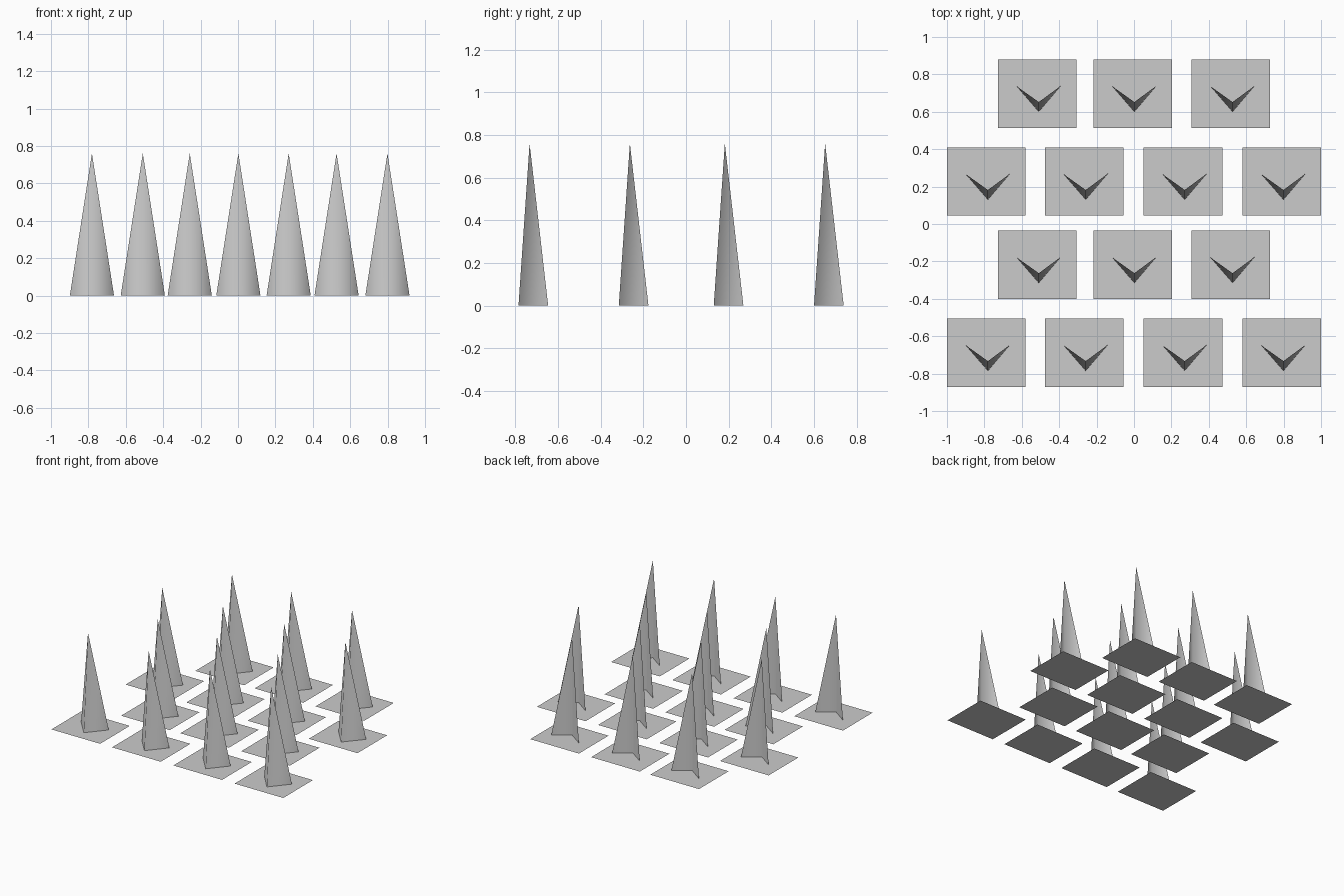
import bpy
import bmesh
import math
from mathutils import Vector

cube = bpy.data.objects.get("Cube")
if cube:
    bpy.data.objects.remove(cube, do_unlink=True)

# One grey for everything
grey = bpy.data.materials.new("light grey")
grey.use_nodes = True
colour = (0.6, 0.6, 0.6, 1.0)
grey.diffuse_color = colour
grey.node_tree.nodes["Principled BSDF"].inputs["Base Color"].default_value = colour

PLATE_W, PLATE_D = 0.42, 0.365
SPIKE_H = 0.76
# Arrowhead footprint of a spike, relative to its notch: ridge, right tip, notch, left tip
FOOTPRINT = [(0, -0.052), (0.118, 0.087), (0, 0), (-0.118, 0.084)]


def add_object(name, bm, location):
    mesh = bpy.data.meshes.new(name)
    bm.to_mesh(mesh)
    bm.free()
    mesh.materials.append(grey)
    obj = bpy.data.objects.new(name, mesh)
    obj.location = location
    bpy.context.collection.objects.link(obj)
    return obj


def add_plate(name, x, y):
    bm = bmesh.new()
    bmesh.ops.create_grid(bm, x_segments=1, y_segments=1, size=0.5)
    bmesh.ops.scale(bm, vec=Vector((PLATE_W, PLATE_D, 1)), verts=bm.verts)
    add_object(name, bm, (x, y, 0))


def add_spike(name, x, y):
    # Folded pyramid with its point above the notch
    bm = bmesh.new()
    base = [bm.verts.new((px, py, 0)) for px, py in FOOTPRINT]
    apex = bm.verts.new((0, 0, SPIKE_H))
    for i in range(4):
        face = bm.faces.new((base[i], base[(i + 1) % 4], apex))
        face.smooth = True
    # Soft fold at ridge and notch, crisp outer edges
    bm.normal_update()
    for edge in bm.edges:
        if len(edge.link_faces) == 2:
            edge.smooth = edge.calc_face_angle() < math.radians(120)
    add_object(name, bm, (x, y, 0))


# Staggered rows of three and four, back to front
three = (-0.518, -0.007, 0.518)
four = (-0.79, -0.267, 0.262, 0.79)
rows = [(0.697, three), (0.227, four), (-0.218, three), (-0.688, four)]

for r, (y, xs) in enumerate(rows, 1):
    for c, x in enumerate(xs, 1):
        add_plate(f"base_plate_{r}_{c}", x, y)
        add_spike(f"spike_{r}_{c}", x + 0.009, y - 0.045)
